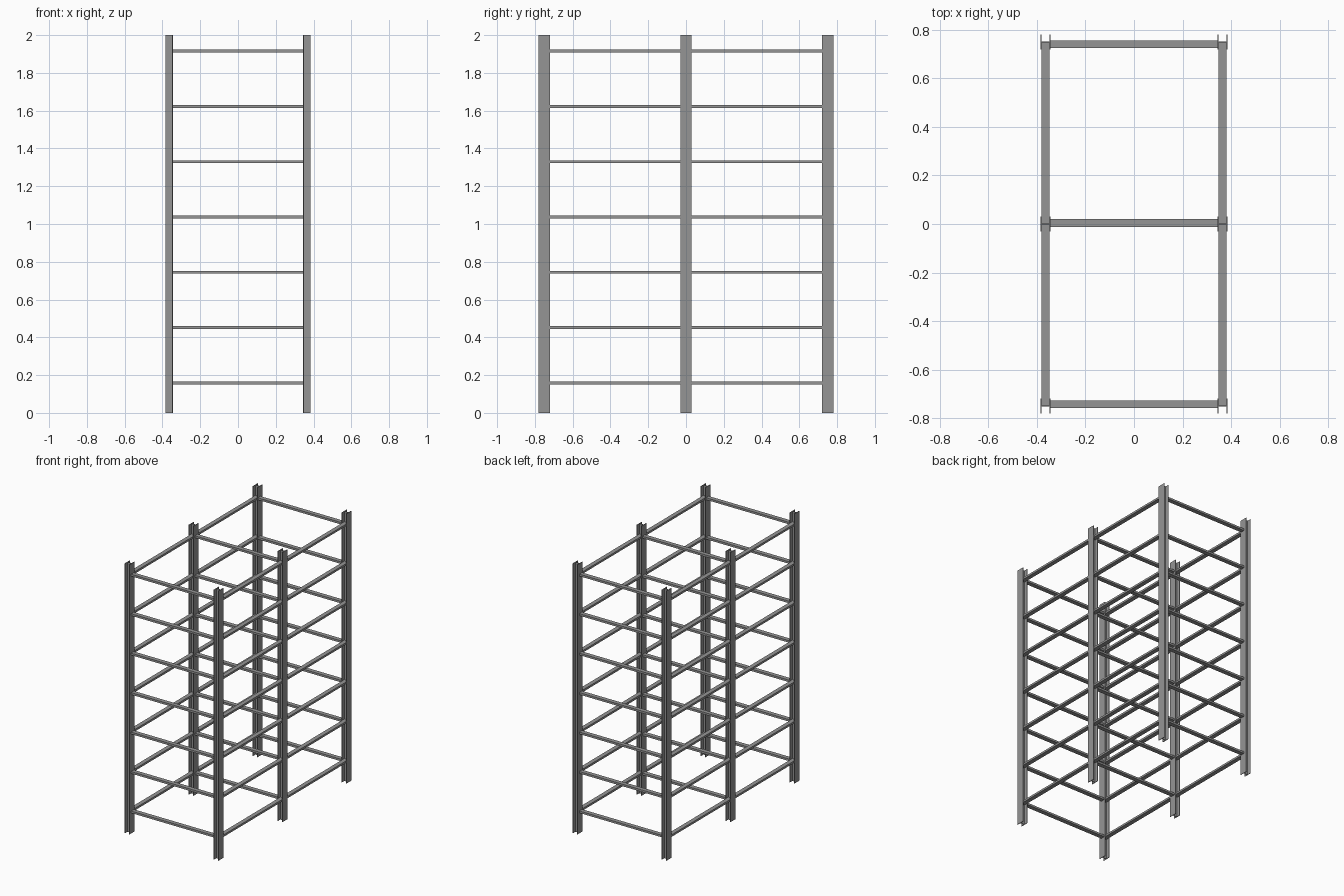
import bpy
import bmesh

if "Cube" in bpy.data.objects:
    bpy.data.objects.remove(bpy.data.objects["Cube"], do_unlink=True)

steel = bpy.data.materials.new("grey_steel")
steel.use_nodes = True
grey = (0.3, 0.3, 0.3, 1)
steel.diffuse_color = grey
steel.node_tree.nodes["Principled BSDF"].inputs["Base Color"].default_value = grey

HEIGHT = 2.0
COL_X, COL_Y = 0.365, 0.75          # column centres
DEPTH, FLANGE = 0.04, 0.06          # column section
PLATE = 0.004                       # steel thickness
BEAM_W, BEAM_H = 0.032, 0.015
LEVELS = [0.159 + 0.2927 * i for i in range(7)]


def make_object(name, bm):
    mesh = bpy.data.meshes.new(name)
    bm.to_mesh(mesh)
    bm.free()
    mesh.materials.append(steel)
    obj = bpy.data.objects.new(name, mesh)
    bpy.context.collection.objects.link(obj)
    return obj


def column(name, x, y):
    """Upright I-section with its flanges facing left and right."""
    d, f, t = DEPTH / 2, FLANGE / 2, PLATE
    quarter = [(d, f), (d - t, f), (d - t, t / 2)]
    outline = quarter + [(-px, py) for px, py in reversed(quarter)]
    outline += [(-px, -py) for px, py in outline]
    bm = bmesh.new()
    face = bm.faces.new([bm.verts.new((px, py, 0)) for px, py in outline])
    top = bmesh.ops.extrude_face_region(bm, geom=[face])["geom"]
    verts = [v for v in top if isinstance(v, bmesh.types.BMVert)]
    bmesh.ops.translate(bm, verts=verts, vec=(0, 0, HEIGHT))
    bmesh.ops.recalc_face_normals(bm, faces=bm.faces)
    make_object(name, bm).location = (x, y, 0)


def beam(name, centre, size):
    bm = bmesh.new()
    bmesh.ops.create_cube(bm, size=1)
    bmesh.ops.scale(bm, verts=bm.verts, vec=size)
    make_object(name, bm).location = centre


# Six columns
rows = {"front": -COL_Y, "middle": 0, "back": COL_Y}
sides = {"right": -COL_X, "left": COL_X}
for row, y in rows.items():
    for side, x in sides.items():
        column(f"{row}_{side}_column", x, y)

# Horizontal beams on every level
beam_rows = {"front": -0.743, "middle": 0.004, "back": 0.741}
for i, z in enumerate(LEVELS, 1):
    for row, y in beam_rows.items():
        length = 2 * COL_X - DEPTH
        beam(f"{row}_cross_beam_{i}", (0, y, z), (length, BEAM_W, BEAM_H))
    for side, x in sides.items():
        for bay, sign in (("front", -1), ("back", 1)):
            beam(f"{side}_{bay}_side_beam_{i}", (x, sign * COL_Y / 2, z),
                 (BEAM_W, COL_Y - PLATE, BEAM_H))
